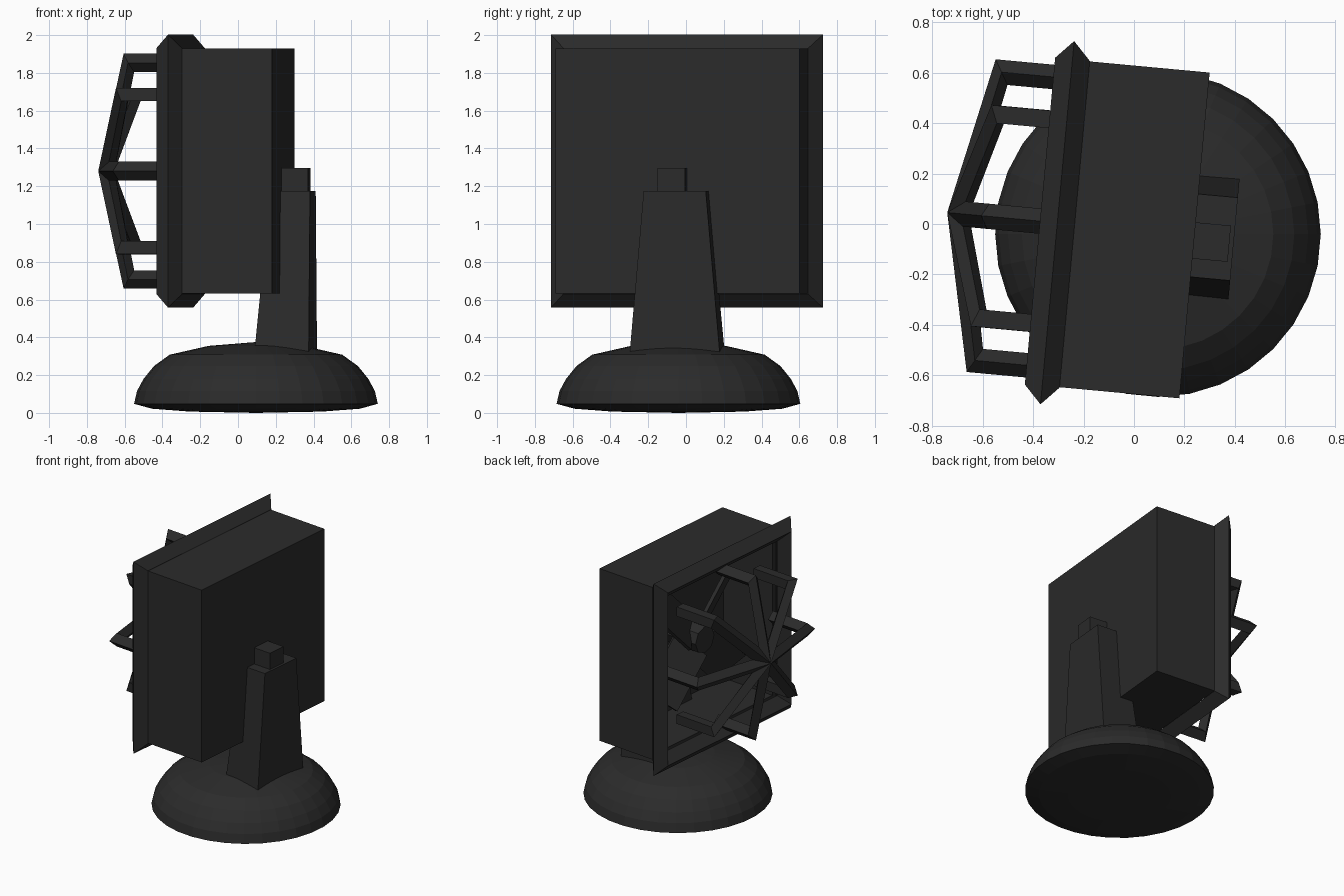
import bpy, bmesh, math
from mathutils import Matrix, Vector

if "Cube" in bpy.data.objects:
    bpy.data.objects.remove(bpy.data.objects["Cube"])

mat = bpy.data.materials.new("dark_plastic")
mat.diffuse_color = (0.024, 0.024, 0.024, 1)
mat.use_nodes = True
mat.node_tree.nodes["Principled BSDF"].inputs["Base Color"].default_value = mat.diffuse_color
# local frame: fan axis along x, front at -x, turned slightly about z
TURN = Matrix.Rotation(math.radians(-5.3), 4, 'Z') @ Matrix.Translation((0, -0.023, 0))
FAN_Z = 1.28


def finish(name, bm, matrix=TURN):
    bmesh.ops.recalc_face_normals(bm, faces=bm.faces)
    me = bpy.data.meshes.new(name)
    bm.to_mesh(me)
    bm.free()
    ob = bpy.data.objects.new(name, me)
    ob.matrix_world = matrix
    me.materials.append(mat)
    bpy.context.collection.objects.link(ob)
    return ob


def loft(bm, rings, closed=False, caps=True):
    """Skin a list of equally sized point rings."""
    vs = [[bm.verts.new(p) for p in r] for r in rings]
    n, m = len(vs), len(vs[0])
    for i in range(n if closed else n - 1):
        a, b = vs[i], vs[(i + 1) % n]
        for j in range(m):
            k = (j + 1) % m
            bm.faces.new((a[j], a[k], b[k], b[j]))
    if caps and not closed:
        bm.faces.new(vs[0])
        bm.faces.new(vs[-1])


def rect(x0, x1, y, h, z):
    return [(x0, y - h, z), (x1, y - h, z), (x1, y + h, z), (x0, y + h, z)]


def square(x, h):
    return [(x, -h, FAN_Z - h), (x, h, FAN_Z - h), (x, h, FAN_Z + h), (x, -h, FAN_Z + h)]


# housing: square box, hollow and open at the front
bm = bmesh.new()
loft(bm, [square(-0.235, 0.61), square(-0.235, 0.648), square(0.243, 0.648),
          square(0.243, 0.0001)], caps=False)
loft(bm, [square(-0.235, 0.61), square(0.20, 0.61)], caps=False)
bm.faces.new([bm.verts.new(p) for p in square(0.20, 0.61)])
bmesh.ops.remove_doubles(bm, verts=bm.verts, dist=0.001)
finish("housing", bm)

# front rim: square ring with a diamond section
bm = bmesh.new()
loft(bm, [square(-0.234, 0.65), square(-0.303, 0.7225),
          square(-0.372, 0.65), square(-0.303, 0.58)], closed=True)
finish("front_rim", bm)

# guard: eight bent diamond-section bars meeting at a point
path = [  # outer (x, r), inner (x, r), half width
    ((-0.741, 0.0), (-0.655, 0.0), 0.05),
    ((-0.606, 0.622), (-0.55, 0.525), 0.05),
    ((-0.27, 0.622), (-0.27, 0.525), 0.05)]
for i in range(8):
    a = math.radians(45 * i)
    rad = Vector((0, math.cos(a), math.sin(a)))
    tan = Vector((0, -math.sin(a), math.cos(a)))
    rings = []
    for (xo, ro), (xi, ri), w in path:
        o = Vector((xo, 0, FAN_Z)) + rad * ro
        n = Vector((xi, 0, FAN_Z)) + rad * ri
        mid = (o + n) / 2
        rings.append([o, mid + tan * w, n, mid - tan * w])
    bm = bmesh.new()
    loft(bm, rings)
    finish(f"guard_bar_{i + 1}", bm)

# hub and four pitched blades inside the housing
bm = bmesh.new()
loft(bm, [[(x, 0.1 * math.cos(math.tau * k / 8), FAN_Z + 0.1 * math.sin(math.tau * k / 8))
           for k in range(8)] for x in (-0.15, 0.22)])
finish("hub", bm)
for i in range(4):
    bm = bmesh.new()
    bmesh.ops.create_cube(bm, size=1)
    bm.transform(Matrix.Translation((-0.06, 0, FAN_Z))
                 @ Matrix.Rotation(math.radians(90 * i + 45), 4, 'X')
                 @ Matrix.Translation((0, 0, 0.29))
                 @ Matrix.Rotation(math.radians(30), 4, 'Z')
                 @ Matrix.Diagonal((0.025, 0.28, 0.44, 1)))
    finish(f"blade_{i + 1}", bm)

# tapered neck behind the housing, and the knob block on it
bm = bmesh.new()
loft(bm, [rect(0.105, 0.40, 0.0, 0.245, 0.25), rect(0.19, 0.40, 0.0, 0.165, 1.175)])
finish("neck", bm)
bm = bmesh.new()
loft(bm, [rect(0.22, 0.383, -0.02, 0.072, 1.17), rect(0.22, 0.383, -0.02, 0.072, 1.297)])
finish("knob", bm)

# domed round base
profile = [(0.0001, 0.0), (0.35, 0.007), (0.55, 0.022), (0.645, 0.048), (0.63, 0.115),
           (0.595, 0.18), (0.54, 0.248), (0.457, 0.308), (0.25, 0.355), (0.0001, 0.375)]
bm = bmesh.new()
loft(bm, [[(r * math.cos(math.tau * k / 32), r * math.sin(math.tau * k / 32), z)
           for k in range(32)] for r, z in profile], caps=False)
bmesh.ops.remove_doubles(bm, verts=bm.verts, dist=0.001)
finish("base", bm, Matrix.Translation((0.095, -0.04, 0)))
